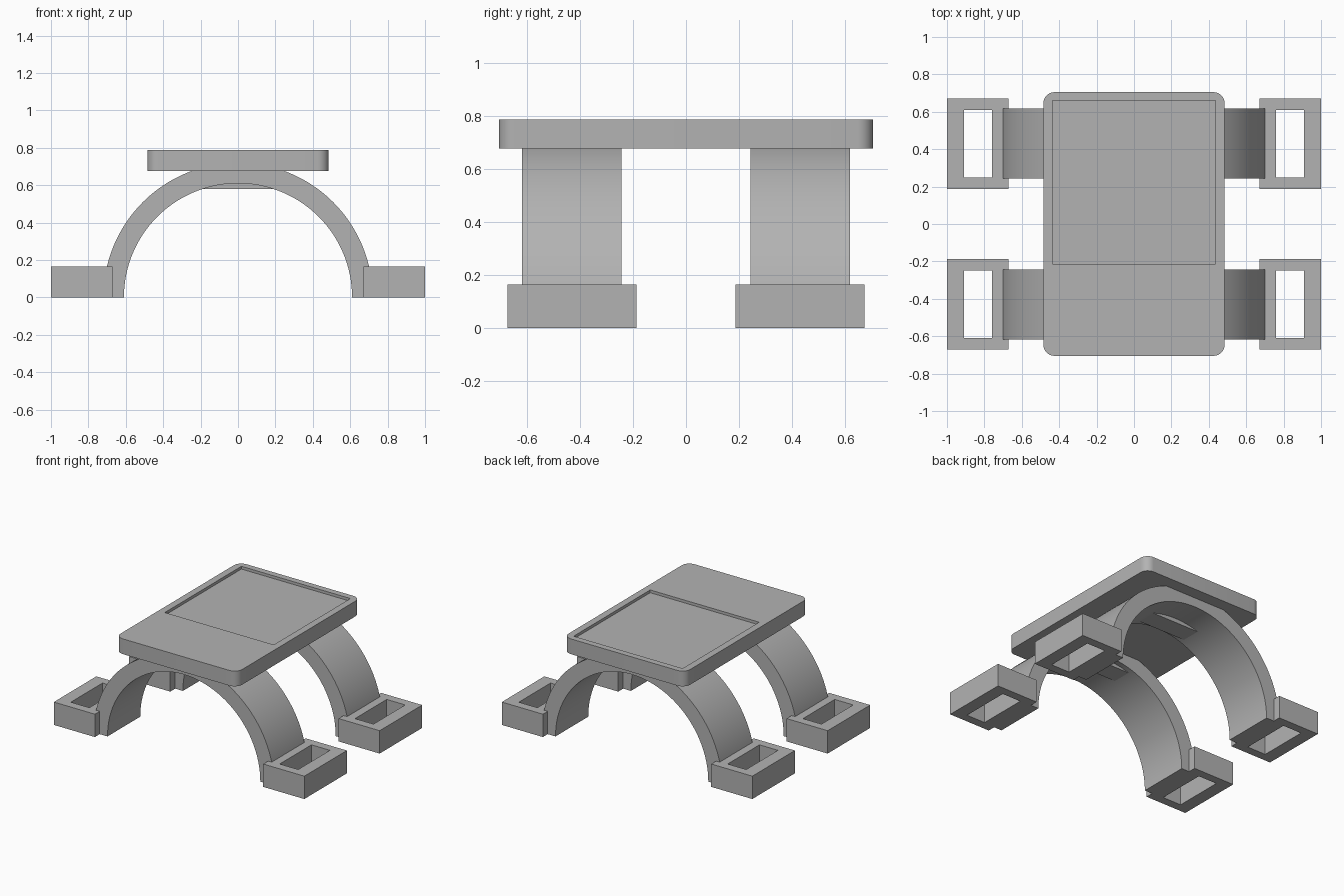
import bpy, bmesh
from math import pi, cos, sin, radians

if "Cube" in bpy.data.objects:
    bpy.data.objects.remove(bpy.data.objects["Cube"], do_unlink=True)

grey = bpy.data.materials.new("plain_grey")
grey.diffuse_color = (0.45, 0.45, 0.45, 1)
grey.use_nodes = True
grey.node_tree.nodes["Principled BSDF"].inputs["Base Color"].default_value = (0.45, 0.45, 0.45, 1)


def finish(name, bm):
    bmesh.ops.recalc_face_normals(bm, faces=bm.faces)
    mesh = bpy.data.meshes.new(name)
    bm.to_mesh(mesh)
    bm.free()
    mesh.materials.append(grey)
    obj = bpy.data.objects.new(name, mesh)
    bpy.context.collection.objects.link(obj)
    return obj


def box(name, x, y, z, corner=0):
    """Box from (min, max) ranges, with optional rounded upright edges."""
    bm = bmesh.new()
    bmesh.ops.create_cube(bm, size=1)
    for v in bm.verts:
        v.co = [lim[0] if c < 0 else lim[1] for c, lim in zip(v.co, (x, y, z))]
    if corner:
        upright = [e for e in bm.edges if abs(e.verts[0].co.z - e.verts[1].co.z) > 0.01]
        bmesh.ops.bevel(bm, geom=upright, offset=corner, segments=8,
                        profile=0.5, affect='EDGES')
    return finish(name, bm)


def select_only(obj):
    bpy.ops.object.select_all(action='DESELECT')
    obj.select_set(True)
    bpy.context.view_layer.objects.active = obj


def cut(obj, cutter):
    mod = obj.modifiers.new("cut", 'BOOLEAN')
    mod.operation, mod.object, mod.solver = 'DIFFERENCE', cutter, 'EXACT'
    select_only(obj)
    bpy.ops.object.modifier_apply(modifier=mod.name)
    bpy.data.objects.remove(cutter, do_unlink=True)


def smooth(obj):
    select_only(obj)
    bpy.ops.object.shade_smooth_by_angle(angle=radians(30))


def arch(name, inner, outer, y, steps=64):
    """Half ring standing on the ground, extruded along y."""
    bm = bmesh.new()
    angles = [pi * i / steps for i in range(steps + 1)]
    rims = [[bm.verts.new((r * cos(a), y[0], r * sin(a))) for a in angles]
            for r in (inner, outer)]
    faces = [bm.faces.new((rims[0][i], rims[1][i], rims[1][i + 1], rims[0][i + 1]))
             for i in range(steps)]
    out = bmesh.ops.extrude_face_region(bm, geom=faces)["geom"]
    for v in out:
        if isinstance(v, bmesh.types.BMVert):
            v.co.y = y[1]
    obj = finish(name, bm)
    smooth(obj)
    return obj


def span(sign, a, b):
    return tuple(sorted((sign * a, sign * b)))


# Top plate with a shallow rectangular recess
plate = box("top_plate", (-0.485, 0.485), (-0.705, 0.705), (0.677, 0.787), corner=0.06)
cut(plate, box("recess_cutter", (-0.435, 0.435), (-0.213, 0.66), (0.767, 0.9)))
smooth(plate)

for end, sy in (("front", -1), ("back", 1)):
    # Arched leg and the small block joining it to the plate
    arch(end + "_arch", 0.61, 0.72, span(sy, 0.243, 0.617))
    box(end + "_joining_block", (-0.205, 0.205), span(sy, 0.28, 0.42), (0.58, 0.69))
    # Slotted feet
    for side, sx in (("right", -1), ("left", 1)):
        foot = box(f"{end}_{side}_foot", span(sx, 0.672, 1), span(sy, 0.187, 0.672), (0, 0.165))
        cut(foot, box("slot_cutter", span(sx, 0.76, 0.908), span(sy, 0.248, 0.61), (-0.1, 0.3)))
